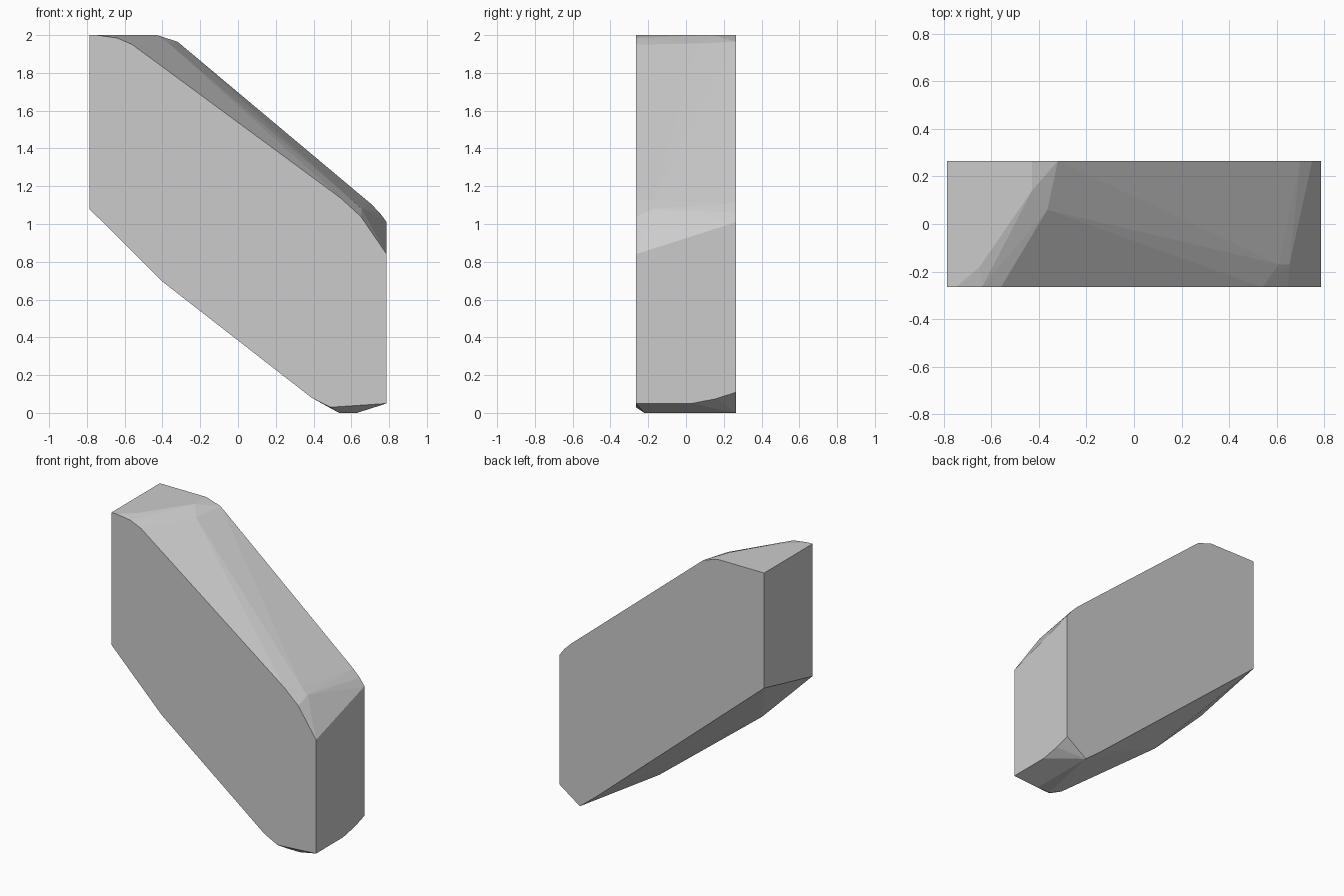
import bpy, bmesh

if "Cube" in bpy.data.objects:
    bpy.data.objects.remove(bpy.data.objects["Cube"])

W, D = 0.787, 0.266  # half width and half depth

# Front outline (x, z)
front = [(-W, 2.0), (-0.75, 2.0), (-0.64, 1.985), (-0.56, 1.95), (0.54, 1.14),
         (0.65, 1.04), (W, 0.84), (W, 0.05), (0.49, 0.03), (0.39, 0.08),
         (-0.40, 0.695), (-W, 1.08)]
# Back outline (x, z)
back = [(-W, 2.0), (-0.43, 2.0), (-0.32, 1.965), (-0.28, 1.93), (0.70, 1.11),
        (0.75, 1.06), (W, 1.01), (W, 0.11), (0.63, 0.0), (0.51, 0.095), (-W, 1.2)]
# Worn ridge points between the two faces (x, y, z)
ridge = [(-0.43, 0.14, 2.0), (-0.65, -0.18, 2.0), (-0.365, 0.06, 1.955),
         (0.61, -0.17, 1.12), (0.655, -0.17, 1.08),
         (W, 0.03, 0.05), (W, 0.16, 0.075), (0.535, -0.22, 0.0), (0.63, -0.22, 0.0)]

points = [(x, -D, z) for x, z in front] + [(x, D, z) for x, z in back] + ridge

# Faceted slab: convex skin over the outlines and ridges
bm = bmesh.new()
for p in points:
    bm.verts.new(p)
hull = bmesh.ops.convex_hull(bm, input=bm.verts)
loose = [v for v in bm.verts if not v.link_faces]
bmesh.ops.delete(bm, geom=loose, context='VERTS')
bmesh.ops.dissolve_limit(bm, angle_limit=0.01, verts=bm.verts, edges=bm.edges)
bmesh.ops.recalc_face_normals(bm, faces=bm.faces)

mesh = bpy.data.meshes.new("stone_slab")
bm.to_mesh(mesh)
bm.free()
slab = bpy.data.objects.new("stone_slab", mesh)
bpy.context.collection.objects.link(slab)
